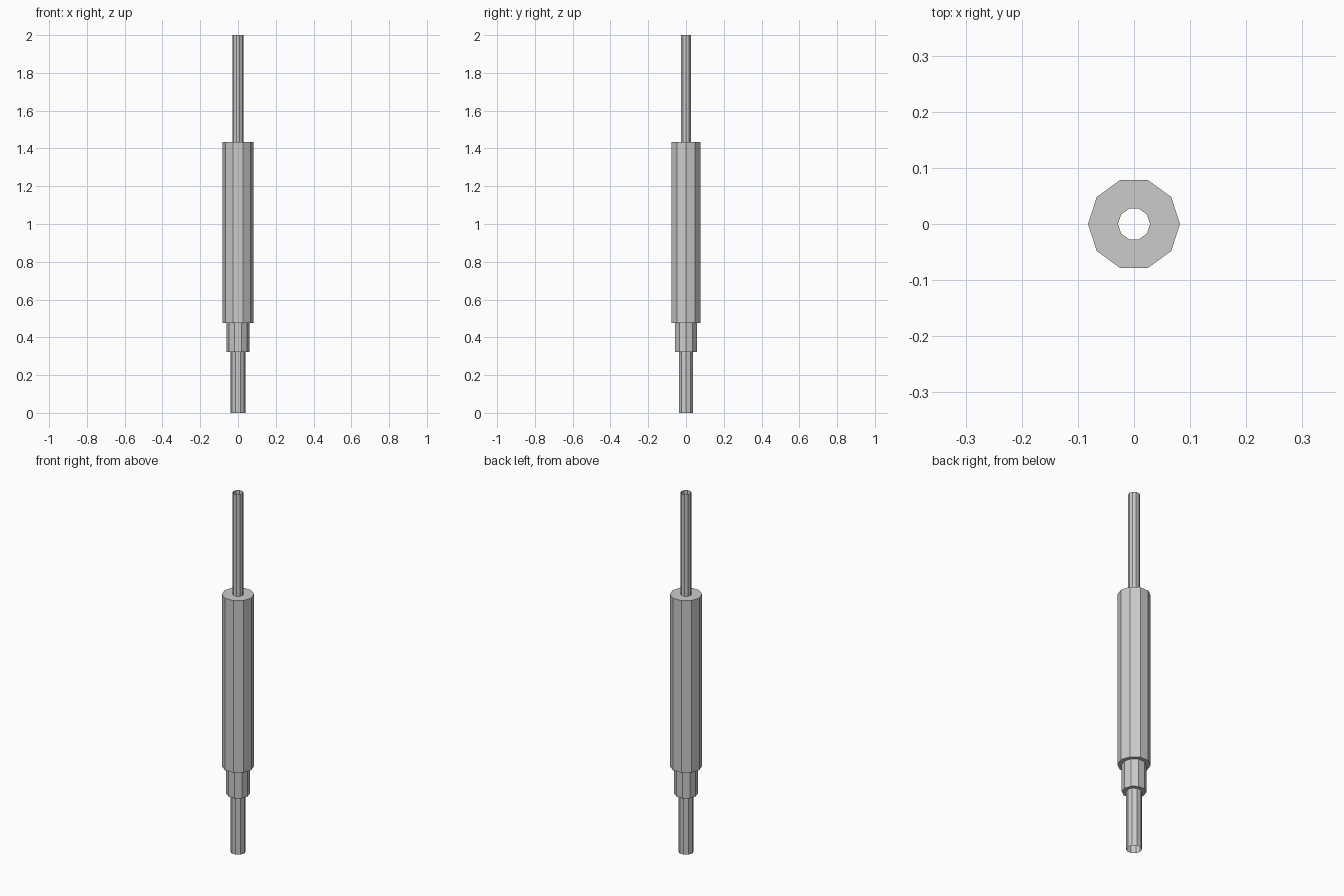
import bpy, bmesh
from math import cos, sin, tau

if "Cube" in bpy.data.objects:
    bpy.data.objects.remove(bpy.data.objects["Cube"])

SIDES = 10


def lathe(name, profile):
    """Revolve (radius, z) points into an open, flat-faced ten-sided shell."""
    bm = bmesh.new()
    rings = [[bm.verts.new((r * cos(tau * i / SIDES), r * sin(tau * i / SIDES), z))
              for i in range(SIDES)] for r, z in profile]
    for low, high in zip(rings, rings[1:]):
        for i in range(SIDES):
            j = (i + 1) % SIDES
            bm.faces.new((low[i], low[j], high[j], high[i]))
    mesh = bpy.data.meshes.new(name)
    bm.to_mesh(mesh)
    bm.free()
    obj = bpy.data.objects.new(name, mesh)
    bpy.context.collection.objects.link(obj)
    return obj


# Hollow tubes, open at both ends; ledges join each step
R_LOW, R_COLLAR, R_BODY, R_ROD = 0.039, 0.06, 0.082, 0.0286
Z_COLLAR, Z_BODY, Z_ROD, Z_TOP = 0.323, 0.476, 1.434, 2.0

# Lower tube
lathe("lower_tube", [(R_LOW, 0), (R_LOW, Z_COLLAR)])
# Collar with its underside ledge
lathe("collar", [(R_LOW, Z_COLLAR), (R_COLLAR, Z_COLLAR), (R_COLLAR, Z_BODY)])
# Main body with bottom and top ledges
lathe("main_body", [(R_COLLAR, Z_BODY), (R_BODY, Z_BODY),
                    (R_BODY, Z_ROD), (R_ROD, Z_ROD)])
# Upper thin tube
lathe("upper_tube", [(R_ROD, Z_ROD), (R_ROD, Z_TOP)])
